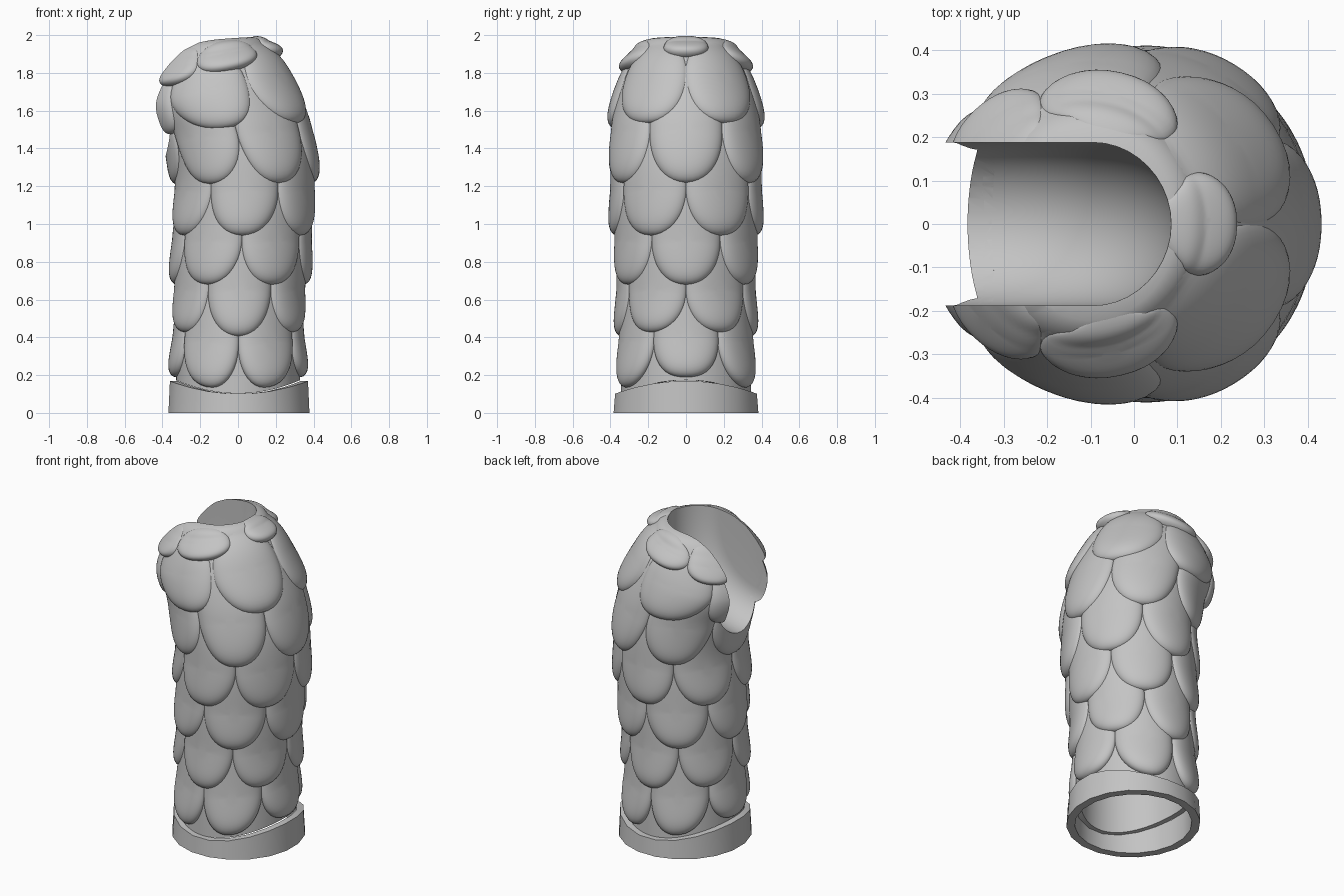
import bpy, bmesh
from math import sin, cos, pi, radians, copysign
from mathutils import Vector

if "Cube" in bpy.data.objects:
    bpy.data.objects.remove(bpy.data.objects["Cube"])

grey = bpy.data.materials.new("plain_grey")
grey.use_nodes = True
grey.diffuse_color = (0.55, 0.55, 0.55, 1)
grey.node_tree.nodes["Principled BSDF"].inputs["Base Color"].default_value = (0.55, 0.55, 0.55, 1)

# Body sections: height, centre x, tilt in degrees, radius along x, radius along y
SECTIONS = [
    (0.12, 0.0, 0, 0.328, 0.345), (0.55, 0.005, 0, 0.325, 0.34),
    (0.9, 0.02, 0, 0.345, 0.36), (1.25, 0.034, 1, 0.356, 0.38),
    (1.5, -0.01, 4, 0.375, 0.38), (1.68, -0.082, 9, 0.378, 0.36),
    (1.8, -0.107, 12, 0.34, 0.325), (1.9, -0.12, 10, 0.28, 0.275),
    (1.975, -0.1, 5, 0.19, 0.21), (2.005, -0.09, 3, 0.01, 0.01)]
TOP = SECTIONS[-1][0]


def section(t):
    """Smoothly interpolated section at height t."""
    i = max(k for k in range(len(SECTIONS) - 1) if k == 0 or SECTIONS[k][0] <= t)
    a, b = SECTIONS[i], SECTIONS[i + 1]
    p, n = SECTIONS[max(i - 1, 0)], SECTIONS[min(i + 2, len(SECTIONS) - 1)]
    d = b[0] - a[0]
    f = (t - a[0]) / d
    out = []
    for k in range(1, 5):
        m0 = (b[k] - p[k]) / (b[0] - p[0]) * d
        m1 = (n[k] - a[k]) / (n[0] - a[0]) * d
        out.append(a[k] + f * m0 + f * f * (3 * (b[k] - a[k]) - 2 * m0 - m1)
                   + f ** 3 * (2 * (a[k] - b[k]) + m0 + m1))
    return out


def saddle(ang):
    return 0.035 * cos(2 * ang)


def base_point(ang, t):
    cx, tilt, rx, ry = section(t)
    tilt = radians(tilt)
    lift = saddle(ang) * max(0, min(1, (0.6 - t) / 0.45))
    return Vector((cx + rx * cos(ang) * cos(tilt), ry * sin(ang),
                   t + rx * cos(ang) * sin(tilt) + lift))


def surface(ang, t, offset=0.0):
    """Point on the body, pushed out along its normal."""
    e = 0.004
    across = base_point(ang + e, t) - base_point(ang - e, t)
    up = base_point(ang, min(t + e, TOP)) - base_point(ang, t - e)
    return base_point(ang, t) + across.cross(up).normalized() * offset


def finish(name, bm, angle=40):
    bmesh.ops.recalc_face_normals(bm, faces=bm.faces)
    mesh = bpy.data.meshes.new(name)
    bm.to_mesh(mesh)
    bm.free()
    mesh.materials.append(grey)
    ob = bpy.data.objects.new(name, mesh)
    bpy.context.collection.objects.link(ob)
    bpy.ops.object.select_all(action='DESELECT')
    ob.select_set(True)
    bpy.context.view_layer.objects.active = ob
    bpy.ops.object.shade_smooth_by_angle(angle=radians(angle))
    return ob


def loft(bm, rings, closed=False):
    """Skin closed loops of points; cap the ends or join last to first."""
    loops = [[bm.verts.new(p) for p in r] for r in rings]
    n = len(loops[0])
    pairs = list(zip(loops, loops[1:])) + ([(loops[-1], loops[0])] if closed else [])
    for a, b in pairs:
        for i in range(n):
            j = (i + 1) % n
            bm.faces.new((a[i], a[j], b[j], b[i]))
    if not closed:
        bm.faces.new(loops[0])
        bm.faces.new(loops[-1])


# Cutter for the open channel in the upper side
HINGE = Vector((-0.6, 0, 2.2))
WIDTH = 0.188
rings = []
for k in range(33):
    s = k / 32 * pi / 2
    floor = HINGE + Vector((0.69 * max(cos(s), 0) ** 0.7, 0, -0.853 * sin(s) ** 0.7))
    n = (HINGE - floor).normalized()
    ring = [floor + n * WIDTH * (1 - cos(f)) + Vector((0, WIDTH * sin(f), 0))
            for f in (pi * (q / 20 - 0.5) for q in range(21))]
    far = floor.lerp(HINGE, 0.9)
    ring += [far + Vector((0, WIDTH, 0)), far - Vector((0, WIDTH, 0))]
    rings.append(ring)
bm = bmesh.new()
loft(bm, rings)
cutter = finish("channel_cutter", bm)
cutter.hide_render = True
cutter.display_type = 'WIRE'


def cut_channel(ob):
    mod = ob.modifiers.new("channel", 'BOOLEAN')
    mod.operation = 'DIFFERENCE'
    mod.solver = 'EXACT'
    mod.use_self = True
    mod.object = cutter
    bpy.context.view_layer.objects.active = ob
    bpy.ops.object.modifier_apply(modifier=mod.name)
    bpy.ops.object.shade_smooth_by_angle(angle=radians(40))


# Hollow body shell
SIDES = 64
angles = [2 * pi * i / SIDES for i in range(SIDES)]
rings = [[Vector((0.02 * cos(a), 0.02 * sin(a), 1.27)) for a in angles]]
for k in range(1, 6):
    s = k / 5 * pi / 2
    rings.append([Vector((0.01 + 0.3 * sin(s) * cos(a), 0.315 * sin(s) * sin(a),
                          1.0 + 0.27 * cos(s))) for a in angles])
rings += [[surface(a, t, -0.033) for a in angles] for t in (0.7, 0.4, 0.138)]
heights = [0.138 + 1.66 * k / 30 for k in range(31)]
heights += [1.83, 1.86, 1.89, 1.92, 1.95, 1.97, 1.985, 2.0]
rings += [[surface(a, t) for a in angles] for t in heights]
bm = bmesh.new()
loft(bm, rings)
cut_channel(finish("body_shell", bm))


# Overlapping scales: rounded below the widest line, tall above it
def add_scale(bm, ang, bottom, half_angle, low, high, spokes=44, steps=12):
    mid = bottom + low

    def place(r, f, back=False):
        c, v = cos(f), r * sin(f)
        u = r * copysign(abs(c) ** 0.87, c)
        rise = (0.029 - 0.023 * v) * (1 - r ** 5) ** 0.6
        return surface(ang + u * radians(half_angle), mid + v * (low if v < 0 else high),
                       -0.02 if back else rise - 0.004 + 0.01 * max(0, -v))
    turn = [2 * pi * i / spokes for i in range(spokes)]
    rings = [[place(1 - (1 - k / steps) ** 1.6, f) for f in turn] for k in range(1, steps + 1)]
    rings += [[place(r, f, True) for f in turn] for r in (1, 0.75, 0.5, 0.25, 0.1)]
    loft(bm, rings)


ROWS = [(0.155, 0.23, 0.3), (0.42, 0.23, 0.3), (0.68, 0.23, 0.3),
        (0.94, 0.24, 0.32), (1.215, 0.26, 0.34)]
for i, (bottom, low, high) in enumerate(ROWS):
    bm = bmesh.new()
    for k in range(6):
        add_scale(bm, radians(60 * k + 30 * (i % 2)), bottom, 30.5, low, high)
    row = finish("scale_row_%d" % (i + 1), bm)
    if i > 2:
        cut_channel(row)

# Wider shoulder scales and small lip scales: angle, lowest height, half width
SHOULDER = [(33, 1.51, 34), (102, 1.51, 35), (156, 1.5, 22)]
LIP = [(0, 1.815, 25), (77, 1.795, 33), (134, 1.78, 27)]
for name, scales, low, high in (("shoulder_scales", SHOULDER, 0.21, 0.22),
                                ("lip_scales", LIP, 0.085, 0.095)):
    bm = bmesh.new()
    for ang, bottom, half in scales:
        for side in ((1, -1) if ang else (1,)):
            add_scale(bm, side * radians(ang), bottom, half, low, high)
    cut_channel(finish(name, bm))

# Base ring with a wavy upper edge
around = [2 * pi * (i + 0.5) / 20 for i in range(20)]


def band(rx, ry, top):
    return [Vector((0.005 + rx * cos(a), ry * sin(a),
                    (0.135 + saddle(a)) if top else 0)) for a in around]


bm = bmesh.new()
loft(bm, [band(0.378, 0.388, False), band(0.37, 0.38, True),
          band(0.33, 0.34, True), band(0.33, 0.34, False)], closed=True)
finish("base_ring", bm, 30)
